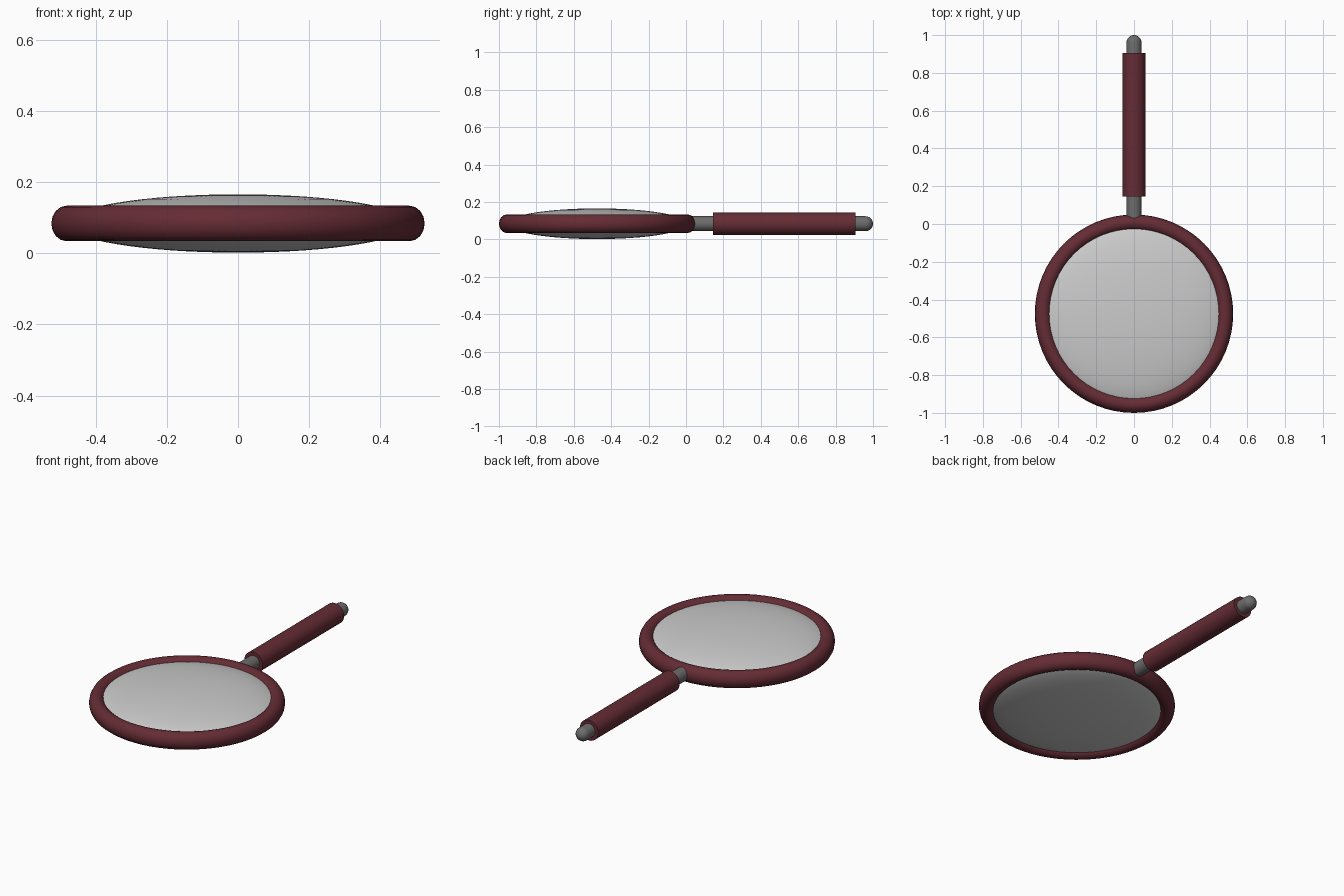
import bpy, math

if "Cube" in bpy.data.objects:
    bpy.data.objects.remove(bpy.data.objects["Cube"])

CZ = 0.084      # height of the centre line
CY = -0.475     # centre of the round head


def material(name, rgb):
    m = bpy.data.materials.new(name)
    m.diffuse_color = (*rgb, 1)
    m.use_nodes = True
    m.node_tree.nodes["Principled BSDF"].inputs["Base Color"].default_value = m.diffuse_color
    return m


red = material("dark_red", (0.13, 0.025, 0.035))
dark_grey = material("dark_grey", (0.15, 0.15, 0.15))


def lathe(name, profile, origin, closed=False, segments=48, rot=(0, 0, 0), mat=None):
    """Revolve (radius, height) points around the local z axis."""
    n = len(profile)
    verts = [(r * math.cos(a), r * math.sin(a), z)
             for a in (2 * math.pi * i / segments for i in range(segments))
             for r, z in profile]
    faces = []
    for i in range(segments):
        j = (i + 1) % segments
        for k in range(n if closed else n - 1):
            l = (k + 1) % n
            faces.append((i * n + k, j * n + k, j * n + l, i * n + l))
    if not closed:  # cap both ends
        faces.append([i * n for i in reversed(range(segments))])
        faces.append([i * n + n - 1 for i in range(segments)])
    me = bpy.data.meshes.new(name)
    me.from_pydata(verts, [], faces)
    ob = bpy.data.objects.new(name, me)
    bpy.context.collection.objects.link(ob)
    ob.location, ob.rotation_euler = origin, rot
    if mat:
        me.materials.append(mat)
    bpy.ops.object.select_all(action='DESELECT')
    ob.select_set(True)
    bpy.context.view_layer.objects.active = ob
    bpy.ops.object.shade_smooth_by_angle(angle=math.radians(40))
    return ob


# Rim: slightly tall oval section swept round the head
section = [(0.482 + 0.043 * math.cos(t), 0.05 * math.sin(t))
           for t in (2 * math.pi * i / 16 for i in range(16))]
lathe("rim", section, (0, CY, CZ), closed=True, segments=64, mat=red)

# Lens: flattened sphere bulging on both sides of the rim
bpy.ops.mesh.primitive_uv_sphere_add(segments=64, ring_count=32, radius=1,
                                     location=(0, CY, CZ))
lens = bpy.context.object
lens.name = "lens"
lens.scale = (0.485, 0.485, 0.082)
bpy.ops.object.shade_smooth()

# Handle parts are turned along +y
along_y = (-math.pi / 2, 0, 0)

# Rod with a domed tip
dome = [(0.04 * math.cos(t), 0.96 + 0.04 * math.sin(t))
        for t in (math.radians(88) * i / 8 for i in range(9))]
lathe("handle_rod", [(0.04, 0.0)] + dome, (0, 0, CZ), segments=32,
      rot=along_y, mat=dark_grey)

# Grip sleeve
lathe("grip", [(0.06, 0.145), (0.06, 0.905)], (0, 0, CZ), segments=32,
      rot=along_y, mat=red)
